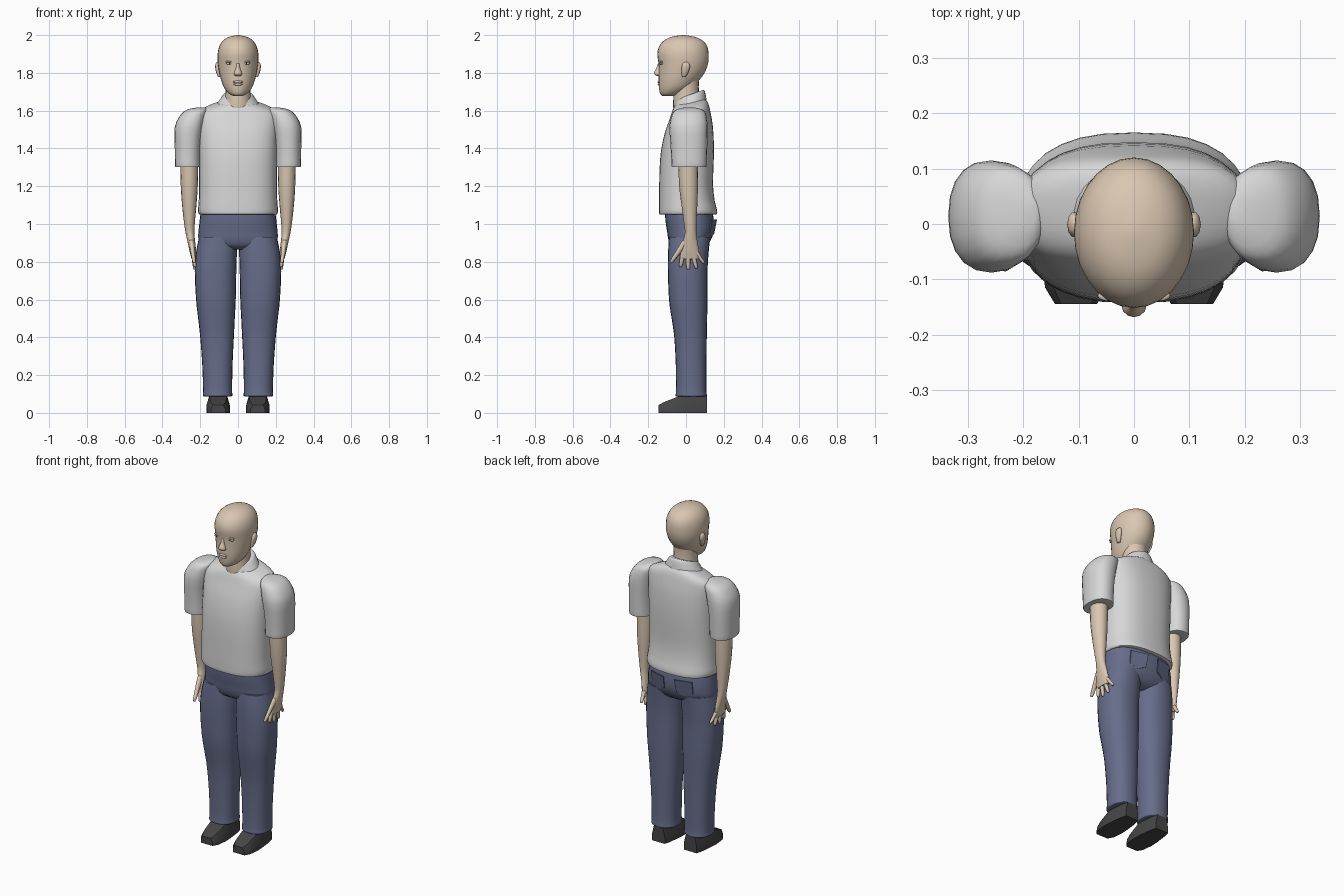
import bpy, bmesh, math


def material(name, rgb):
    m = bpy.data.materials.new(name)
    m.diffuse_color = (*rgb, 1)
    return m


SKIN = material("skin", (0.70, 0.57, 0.44))
SHIRT = material("shirt_grey", (0.68, 0.68, 0.68))
DENIM = material("trouser_blue", (0.135, 0.155, 0.26))
SHOE = material("shoe_charcoal", (0.06, 0.06, 0.063))
EYE = material("eye_white", (0.6, 0.6, 0.58))
IRIS = material("iris_dark", (0.08, 0.06, 0.05))


def finish(bm, name, mat, mirror=False, angle=50):
    bmesh.ops.recalc_face_normals(bm, faces=bm.faces)
    me = bpy.data.meshes.new(name)
    bm.to_mesh(me)
    bm.free()
    me.materials.append(mat)
    ob = bpy.data.objects.new(name, me)
    bpy.context.collection.objects.link(ob)
    if mirror:
        ob.modifiers.new("mirror", 'MIRROR')
    if angle:
        bpy.ops.object.select_all(action='DESELECT')
        ob.select_set(True)
        bpy.context.view_layer.objects.active = ob
        bpy.ops.object.shade_smooth_by_angle(angle=math.radians(angle))
    return ob


def skin_rings(bm, rings):
    """Join closed vertex rings into a capped tube."""
    vs = [[bm.verts.new(p) for p in r] for r in rings]
    n = len(vs[0])
    for a, b in zip(vs, vs[1:]):
        for i in range(n):
            j = (i + 1) % n
            bm.faces.new((a[i], a[j], b[j], b[i]))
    bm.faces.new(vs[0])
    bm.faces.new(vs[-1])


def smooth_rows(rows, steps):
    """Catmull-Rom interpolation between rows of numbers."""
    out = []
    for k in range(len(rows) - 1):
        p0, p1, p2 = rows[max(k - 1, 0)], rows[k], rows[k + 1]
        p3 = rows[min(k + 2, len(rows) - 1)]
        for s in range(steps):
            t = s / steps
            out.append([0.5 * (2 * b + (c - a) * t + (2 * a - 5 * b + 4 * c - d) * t * t
                               + (3 * b - a - 3 * c + d) * t ** 3)
                        for a, b, c, d in zip(p0, p1, p2, p3)])
    return out + [rows[-1]]


def loft(name, rows, mat, mirror=False, n=24, power=2.0, steps=3, tilt=0.0, angle=50):
    """rows: z, x centre, half width, y front, y back (superellipse sections)."""
    rings = []
    top = rows[-1][0]
    bottom = rows[0][0]
    for z, cx, rx, y0, y1 in smooth_rows(rows, steps):
        ring = []
        f = tilt * (z - bottom) / (top - bottom)
        for i in range(n):
            a = 2 * math.pi * i / n
            c, s = math.cos(a), math.sin(a)
            x = math.copysign(abs(c) ** (2 / power), c) * rx
            y = math.copysign(abs(s) ** (2 / power), s) * (y1 - y0) / 2
            ring.append((cx + x, (y0 + y1) / 2 + y, z + f * y))
        rings.append(ring)
    bm = bmesh.new()
    skin_rings(bm, rings)
    return finish(bm, name, mat, mirror, angle)


def ball(name, centre, size, mat, mirror=False, segs=12):
    bm = bmesh.new()
    bmesh.ops.create_uvsphere(bm, u_segments=segs, v_segments=8, radius=1)
    bmesh.ops.scale(bm, vec=size, verts=bm.verts)
    bmesh.ops.translate(bm, vec=centre, verts=bm.verts)
    return finish(bm, name, mat, mirror, 180)


# Head and neck
loft("head", [
    (1.678, 0, .025, -.125, -.06), (1.69, 0, .048, -.137, -.02),
    (1.72, 0, .073, -.143, .03), (1.76, 0, .089, -.145, .068),
    (1.80, 0, .099, -.145, .098), (1.85, 0, .107, -.146, .117),
    (1.90, 0, .108, -.152, .12), (1.94, 0, .099, -.142, .112),
    (1.97, 0, .08, -.118, .09), (1.99, 0, .05, -.08, .05),
    (2.0, 0, .008, -.025, -.005)], SKIN, n=28, angle=80)
loft("neck", [(1.56, 0, .085, -.06, .1), (1.62, 0, .075, -.068, .088),
              (1.68, 0, .066, -.066, .07), (1.75, 0, .066, -.06, .068),
              (1.80, 0, .066, -.05, .075)], SKIN)

# Face details
loft("nose", [(1.783, 0, .012, -.15, -.13), (1.79, 0, .022, -.165, -.13),
              (1.803, 0, .02, -.168, -.13), (1.825, 0, .011, -.157, -.13),
              (1.85, 0, .008, -.149, -.13)], SKIN, n=12, angle=80)
ball("upper_lip", (0, -.141, 1.752), (.028, .01, .007), SKIN)
ball("lower_lip", (0, -.14, 1.739), (.024, .01, .007), SKIN)
ball("eye", (.045, -.130, 1.85), (.018, .009, .007), EYE, True)
ball("iris", (.045, -.136, 1.85), (.005, .0045, .005), IRIS, True, 8)
ball("eyelid", (.045, -.130, 1.859), (.021, .010, .005), SKIN, True)
loft("ear", [(1.778, .098, .008, -.022, -.002), (1.80, .104, .011, -.024, .012),
             (1.83, .109, .012, -.024, .022), (1.85, .108, .010, -.018, .018),
             (1.858, .106, .004, -.006, .008)], SKIN, True, n=10, angle=80)

# Shirt body, slightly rolled at the hem
loft("shirt_body", [
    (1.05, 0, .195, -.125, .15), (1.052, 0, .207, -.141, .164),
    (1.075, 0, .212, -.143, .164), (1.12, 0, .208, -.143, .152),
    (1.2, 0, .206, -.142, .143), (1.3, 0, .206, -.14, .146),
    (1.4, 0, .207, -.133, .148), (1.5, 0, .21, -.113, .142),
    (1.56, 0, .213, -.092, .132), (1.595, 0, .205, -.08, .125),
    (1.62, 0, .165, -.072, .118), (1.638, 0, .115, -.063, .108),
    (1.645, 0, .09, -.057, .1)], SHIRT, power=2.5, n=32, steps=2, tilt=.2)

# Collar, higher at the back
loft("collar", [(1.625, 0, .118, -.062, .112), (1.65, 0, .102, -.06, .108),
                (1.678, 0, .082, -.055, .1), (1.685, 0, .073, -.05, .092)],
     SHIRT, tilt=.35)

# Sleeves
loft("sleeve", [
    (1.302, .262, .055, -.06, .095), (1.303, .265, .067, -.075, .108),
    (1.33, .266, .068, -.077, .11), (1.42, .265, .07, -.082, .113),
    (1.51, .258, .077, -.088, .115), (1.56, .243, .073, -.08, .11),
    (1.595, .225, .062, -.066, .1), (1.61, .21, .045, -.04, .075),
    (1.618, .19, .015, .0, .04)], SHIRT, True, n=20, power=2.3, steps=2)

# Forearms and palms
loft("arm", [
    (.815, .234, .012, -.025, .07), (.85, .238, .017, -.028, .07),
    (.90, .246, .02, -.018, .062), (.95, .254, .023, -.006, .055),
    (1.0, .257, .028, -.01, .055), (1.1, .258, .038, -.024, .06),
    (1.2, .258, .045, -.036, .063), (1.35, .258, .048, -.042, .064)],
    SKIN, True, n=16)

# Fingers fan out from the palm
for k, (root, tip, low) in enumerate([(-.016, -.028, .772), (.01, .012, .758),
                                      (.034, .054, .764), (.056, .092, .79)]):
    mid = (root + tip) / 2
    loft("finger_%d" % (k + 1), [
        (low, .228, .004, tip - .004, tip + .004),
        (low + .008, .229, .009, tip - .01, tip + .009),
        ((low + .85) / 2, .233, .01, mid - .012, mid + .012),
        (.85, .238, .011, root - .013, root + .013)], SKIN, True, n=8, steps=2, angle=80)
loft("thumb", [(.793, .232, .004, -.082, -.074), (.803, .233, .009, -.086, -.064),
               (.84, .238, .011, -.064, -.034), (.88, .243, .013, -.04, -.002),
               (.915, .247, .012, -.018, .02)], SKIN, True, n=8, steps=2, angle=80)

# Trousers: hips and legs
loft("trouser_hips", [
    (.865, 0, .12, -.05, .07), (.885, 0, .18, -.08, .108),
    (.92, 0, .209, -.094, .134), (.96, 0, .209, -.1, .146),
    (1.01, 0, .204, -.108, .148), (1.07, 0, .197, -.112, .14)],
    DENIM, power=2.4, n=32)
loft("trouser_leg", [
    (.088, .108, .062, -.04, .095), (.09, .108, .078, -.055, .11),
    (.12, .108, .077, -.053, .108), (.25, .109, .08, -.054, .108),
    (.4, .111, .089, -.062, .11), (.5, .114, .097, -.076, .112),
    (.6, .117, .105, -.09, .114), (.75, .119, .11, -.096, .114),
    (.85, .114, .108, -.095, .12), (.93, .106, .1, -.09, .128)],
    DENIM, True, power=2.3, n=24)

# Back pockets: thin tapered plates
bm = bmesh.new()
shape = [(.035, 1.025), (.135, 1.025), (.133, .95), (.086, .93), (.04, .95)]
skin_rings(bm, [[(x, y + .25 * (.02 - x) + 0.18 * (z - .98), z) for x, z in shape]
                for y in (.154, .160)])
finish(bm, "back_pocket", DENIM, True, 30)

# Shoes: faceted cross-sections from toe to heel
bm = bmesh.new()
rings = []
for y, w, h in [(-.145, .038, .042), (-.115, .056, .058), (-.05, .063, .083),
                (0, .06, .105), (.07, .052, .1), (.11, .042, .09)]:
    rings.append([(.105 + u * w, y, v * h) for u, v in
                  [(-1, 0), (1, 0), (1, .45), (.72, 1), (-.72, 1), (-1, .45)]])
skin_rings(bm, rings)
finish(bm, "shoe", SHOE, True, 25)
